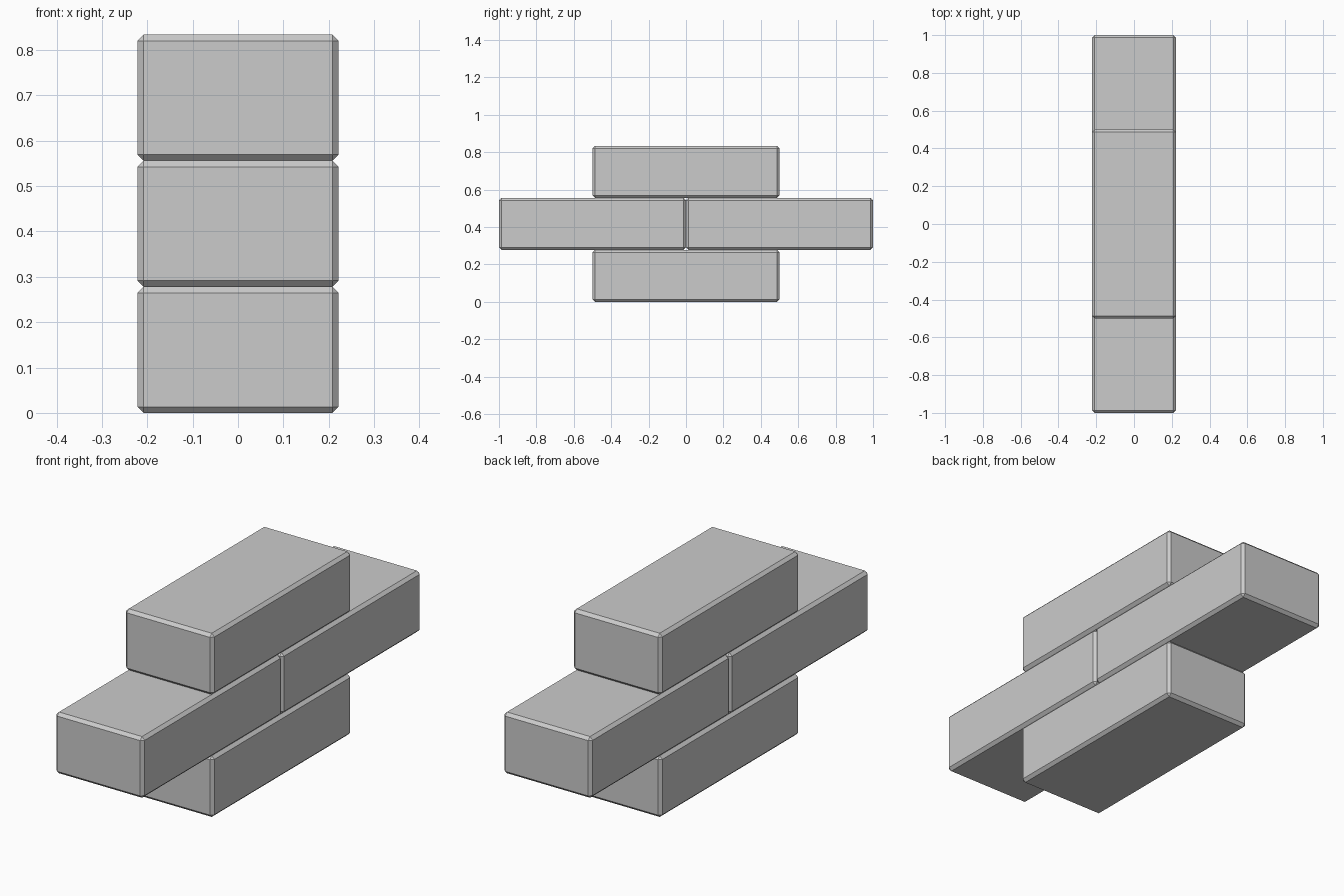
import bpy

if "Cube" in bpy.data.objects:
    bpy.data.objects.remove(bpy.data.objects["Cube"])

SIZE = (0.444, 1.0, 0.278)   # width, length, height of one brick
BEVEL = 0.0135


def brick(name, y, course):
    bpy.ops.mesh.primitive_cube_add(size=1, location=(0, y, SIZE[2] * (course + 0.5)))
    ob = bpy.context.object
    ob.name = name
    ob.scale = SIZE
    bpy.ops.object.transform_apply(location=False, rotation=False, scale=True)
    # Single flat chamfer on every edge
    mod = ob.modifiers.new("chamfer", 'BEVEL')
    mod.width = BEVEL
    mod.segments = 1
    mod.limit_method = 'NONE'
    return ob


# Staggered courses: one brick, two bricks end to end, one brick
brick("bottom_brick", 0, 0)
brick("middle_front_brick", -0.5, 1)
brick("middle_back_brick", 0.5, 1)
brick("top_brick", 0, 2)
